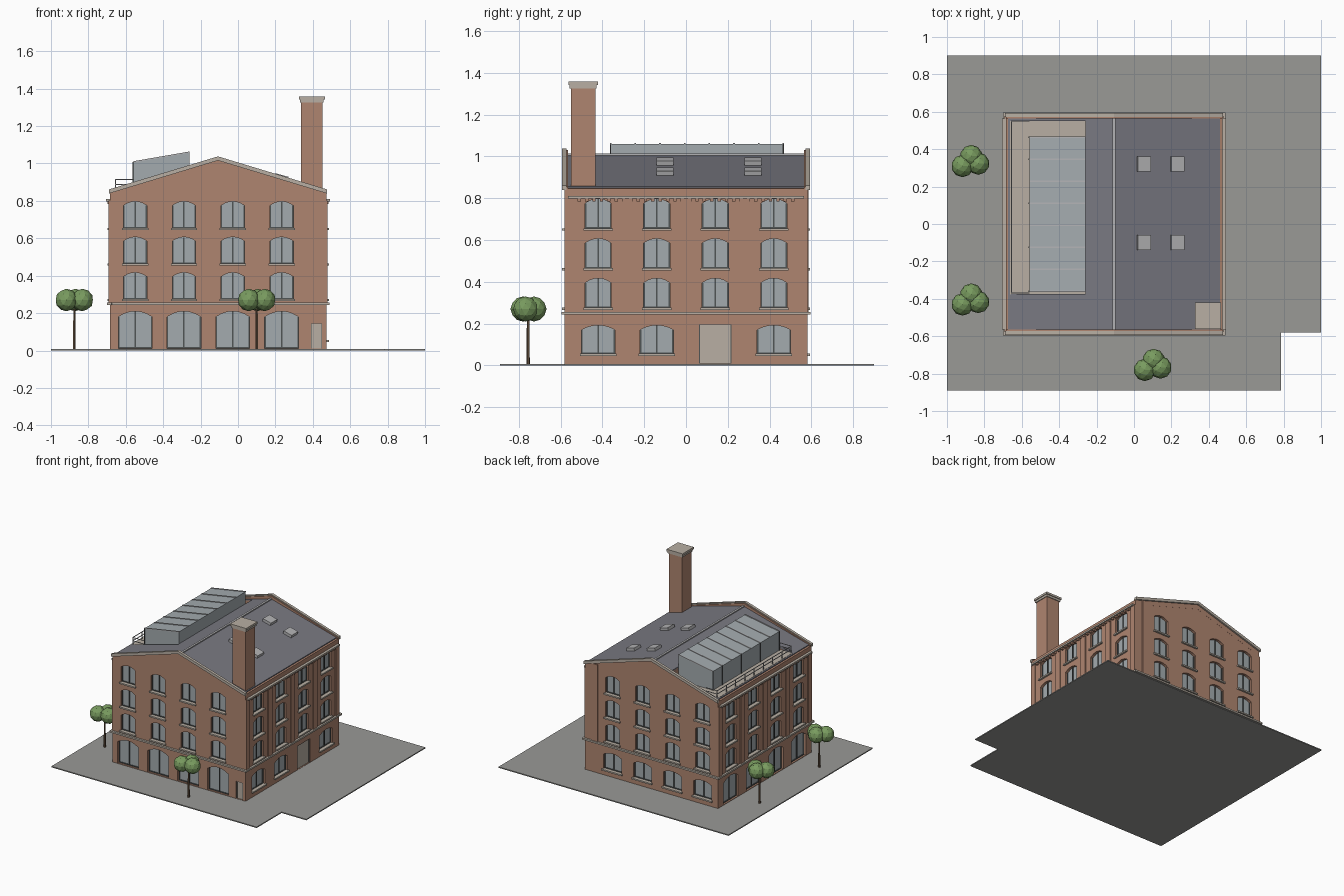
import bpy, bmesh, math
from mathutils import Matrix, Vector

if "Cube" in bpy.data.objects:
    bpy.data.objects.remove(bpy.data.objects["Cube"])

COL = dict(brick=(.43, .235, .162), roof=(.19, .19, .22), glass=(.37, .41, .43), stone=(.48, .43, .37),
           ground=(.32, .32, .305), leaf=(.19, .33, .115), frame=(.08, .09, .09), trunk=(.16, .10, .06),
           light=(.45, .45, .46))
MATS = {}
for k, c in COL.items():
    MATS[k] = bpy.data.materials.new(k)
    MATS[k].diffuse_color = (*c, 1)
parts = {}   # name -> (bmesh, material key)
I = Matrix.Identity(4)


def get(name, mat):
    return parts.setdefault(name, (bmesh.new(), mat))[0]


def prism(name, mat, pts, y0, y1, M=I):
    """Profile in the x-z plane, extruded along y."""
    bm = get(name, mat)
    a = [bm.verts.new(M @ Vector((x, y0, z))) for x, z in pts]
    b = [bm.verts.new(M @ Vector((x, y1, z))) for x, z in pts]
    bm.faces.new(a)
    bm.faces.new(b[::-1])
    for i in range(len(a)):
        j = (i + 1) % len(a)
        bm.faces.new((a[j], a[i], b[i], b[j]))


def box(name, mat, x0, x1, y0, y1, z0, z1, M=I):
    prism(name, mat, [(x0, z0), (x1, z0), (x1, z1), (x0, z1)], y0, y1, M)


def finish(name):
    bm, mat = parts.pop(name)
    bmesh.ops.recalc_face_normals(bm, faces=bm.faces)
    me = bpy.data.meshes.new(name)
    bm.to_mesh(me)
    bm.free()
    me.materials.append(MATS[mat])
    ob = bpy.data.objects.new(name, me)
    bpy.context.collection.objects.link(ob)
    return ob


def cut(ob, cutter):
    m = ob.modifiers.new("cut", 'BOOLEAN')
    m.operation, m.solver, m.object = 'DIFFERENCE', 'EXACT', cutter
    cutter.hide_render = True
    dg = bpy.context.evaluated_depsgraph_get()
    me = bpy.data.meshes.new_from_object(ob.evaluated_get(dg))
    ob.modifiers.clear()
    ob.data = me


# Main dimensions
XL, XR, YH, XC = -.685, .472, .58, -.107
HW = XR - XC


def slope(x, z_ridge):
    return z_ridge - .267 * abs(x - XC)


# Paving with a notched corner
g = get("paving", "ground")
loop = [(-1, -.89), (.785, -.89), (.785, -.58), (1, -.58), (1, .9), (-1, .9)]
f = g.faces.new([g.verts.new((x, y, 0)) for x, y in loop])
r = bmesh.ops.extrude_face_region(g, geom=[f])
bmesh.ops.translate(g, vec=(0, 0, .008), verts=[v for v in r["geom"] if isinstance(v, bmesh.types.BMVert)])

# Brick body, roof slabs and gable parapets
prism("brick_body", "brick", [(XL, .004), (XR, .004), (XR, slope(XR, 1.0)), (XC, 1.0), (XL, slope(XL, 1.0))], -YH, YH)
prism("roof", "roof", [(-.673, .84), (-.673, slope(-.673, 1.007)), (XC, 1.007), (.46, slope(.46, 1.007)), (.46, .84),
                       (XC, .98)], -.565, .565)
box("ridge_cap", "light", XC - .008, XC + .008, -.565, .565, 1.0, 1.013)


def chevron(name, mat, z0, z1, y0, y1, ov=0.0):
    s = .303
    xs = (XL - ov, XC, XR + ov)
    low = [(x, z0 - s * abs(x - XC)) for x in xs]
    prism(name, mat, low + [(x, z1 - s * abs(x - XC)) for x in xs[::-1]], y0, y1)


for s in (-1, 1):
    y = sorted((s * .564, s * .5805))
    chevron("gable_parapet", "brick", .98, 1.03, *y)
    y = sorted((s * .572, s * .593))
    chevron("gable_coping", "stone", 1.016, 1.038, *y, .004)

# Walls: local x runs along the wall, local -y points outwards
WALL = {n: Matrix.Translation((x, y, 0)) @ Matrix.Rotation(math.radians(a), 4, 'Z') for n, x, y, a in
        (("front", 0, -YH, 0), ("right", XR, 0, 90), ("back", 0, YH, 180), ("left", XL, 0, -90))}


def arch(u, w, z0, z1, rise):
    top = [(u + w * t / 2, z1 - rise * t * t) for t in (1, .67, .33, 0, -.33, -.67, -1)]
    return [(u - w / 2, z0), (u + w / 2, z0)] + top


def window(M, u, w, z0, z1, rise=.022, sill=True):
    prism("window_cutters", "brick", arch(u, w, z0, z1, rise), -.03, .028, M)
    prism("window_glass", "glass", arch(u, w, z0, z1, rise), .02, .0275, M)
    for du, b in ((-w / 2 + .003, .003), (0, .004), (w / 2 - .003, .003)):   # mullion and jambs
        box("window_frames", "frame", u + du - b, u + du + b, .014, .021, z0, z1 - (rise if du else .002), M)
    box("window_frames", "frame", u - w / 2, u + w / 2, .014, .021, z0, z0 + .006, M)
    if sill:
        box("window_sills", "stone", u - w / 2 - .008, u + w / 2 + .008, -.014, .02, z0 - .01, z0 + .001, M)


def door(M, u, w, z1):
    box("window_cutters", "brick", u - w / 2, u + w / 2, -.03, .02, .01, z1, M)
    box("doors", "stone", u - w / 2 + .004, u + w / 2 - .004, .008, .019, .01, z1 - .004, M)
    for a in (-1, 1):
        c = u + a * (w / 2 - .002)
        box("door_frames", "frame", c - .002, c + .002, .002, .019, .01, z1, M)
    box("door_frames", "frame", u - w / 2, u + w / 2, .002, .019, z1 - .004, z1, M)


for n, M in WALL.items():
    side = n in ("left", "right")
    cols = [-.42, -.14, .14, .42] if side else [-.55, -.289, -.028, .233]
    if n == "back":
        cols = [-c for c in cols]
    for i, u in enumerate(cols):
        for z in (.275, .465, .655):
            window(M, u, .125, z, z + .142)
        if n in ("front", "left"):
            window(M, u, .18, .012, .21, .03, False)
        elif n == "right" and i == 2:
            door(M, u, .155, .197)
        else:
            window(M, u, .16, .055, .192)
    # String course
    a, b = (-YH, YH) if side else ((XL, XR) if n == "front" else (-XR, -XL))
    box("string_course", "stone", a - .016, b + .016, -.016, .01, .243, .256, M)
    if side:   # Piers, cornice and dentils
        for u, w in ((-.556, .045), (-.28, .05), (0, .05), (.28, .05), (.556, .045)):
            box("brick_piers", "brick", u - w / 2, u + w / 2, -.007, .01, .25, .803, M)
        box("cornice", "stone", -.565, .565, -.02, .01, .798, .811, M)
        for k in range(30):
            u = -.51 + k * 1.02 / 29
            box("cornice_dentils", "brick", u - .008, u + .008, -.013, .01, .784, .799, M)
door(WALL["front"], .42, .06, .145)
box("brick_piers", "brick", -.41, -.36, -.007, .01, .25, .86, WALL["back"])

# Chimney with stepped cap
box("chimney", "brick", .337, .452, -.55, -.433, .8, 1.335)
box("chimney_cap", "stone", .331, .458, -.556, -.427, 1.325, 1.341)
box("chimney_cap", "stone", .325, .464, -.562, -.421, 1.341, 1.357)

# Skylights on the right slope
ang = math.atan(.267)
for x in (.05, .23):
    for y in (-.1, .32):
        M = Matrix.Translation((x, y, slope(x, 1.007))) @ Matrix.Rotation(ang, 4, 'Y')
        box("skylights", "light", -.036, .036, -.04, .04, -.01, .022, M)

# Roof terrace cut into the left slope, deck and railing
box("terrace_cutter", "brick", -.662, -.26, -.375, .55, .852, 1.2)
box("terrace_deck", "stone", -.664, -.259, -.376, .551, .846, .86)
for k in range(9):
    y = -.37 + k * .115
    box("railing", "light", -.658, -.653, y - .0025, y + .0025, .86, .915)
for z in (.888, .914):
    box("railing", "light", -.658, -.653, -.372, .552, z - .002, z + .002)
    for y in (-.37, .55):
        box("railing", "light", -.658, -.56, y - .0025, y + .0025, z - .002, z + .002)

# Glazed rooftop room with mono-pitch roof and glazing bars
ga, gb, zl, zr = -.56, -.26, 1.008, 1.06
prism("glass_room", "glass", [(ga, .858), (gb, .858), (gb, zr), (ga, zl)], -.36, .465)
for k in range(8):
    y = -.36 + k * .825 / 7
    y0, y1 = y - .004, y + .004
    prism("glass_room_bars", "light", [(ga, zl - .003), (gb, zr - .003), (gb, zr + .004), (ga, zl + .004)], y0, y1)
    if k % 2 == 0 or k == 7:
        box("glass_room_posts", "frame", ga - .004, ga + .003, y0, y1, .858, zl)

# Trees: thin trunk and three faceted leaf clumps
for tx, ty in ((-.875, .335), (-.875, -.405), (.1, -.755)):
    bm = get("tree_trunks", "trunk")
    bmesh.ops.create_cone(bm, cap_ends=True, segments=6, radius1=.008, radius2=.006, depth=.25,
                          matrix=Matrix.Translation((tx, ty, .13)))
    for dx, dy in ((.005, .028), (-.042, -.025), (.042, -.012)):
        bmesh.ops.create_icosphere(get("tree_crowns", "leaf"), subdivisions=2, radius=.06,
                                   matrix=Matrix.Translation((tx + dx, ty + dy, .27)))

# Turn the parts into objects and cut the openings
obs = {n: finish(n) for n in list(parts)}
cut(obs["brick_body"], obs["window_cutters"])
for n in ("brick_body", "roof"):
    cut(obs[n], obs["terrace_cutter"])
for n in ("window_cutters", "terrace_cutter"):
    bpy.data.objects.remove(obs[n])

for m in bpy.data.materials:
    if m.users and not m.is_grease_pencil:
        m.use_nodes = True
        m.node_tree.nodes["Principled BSDF"].inputs["Base Color"].default_value = m.diffuse_color
